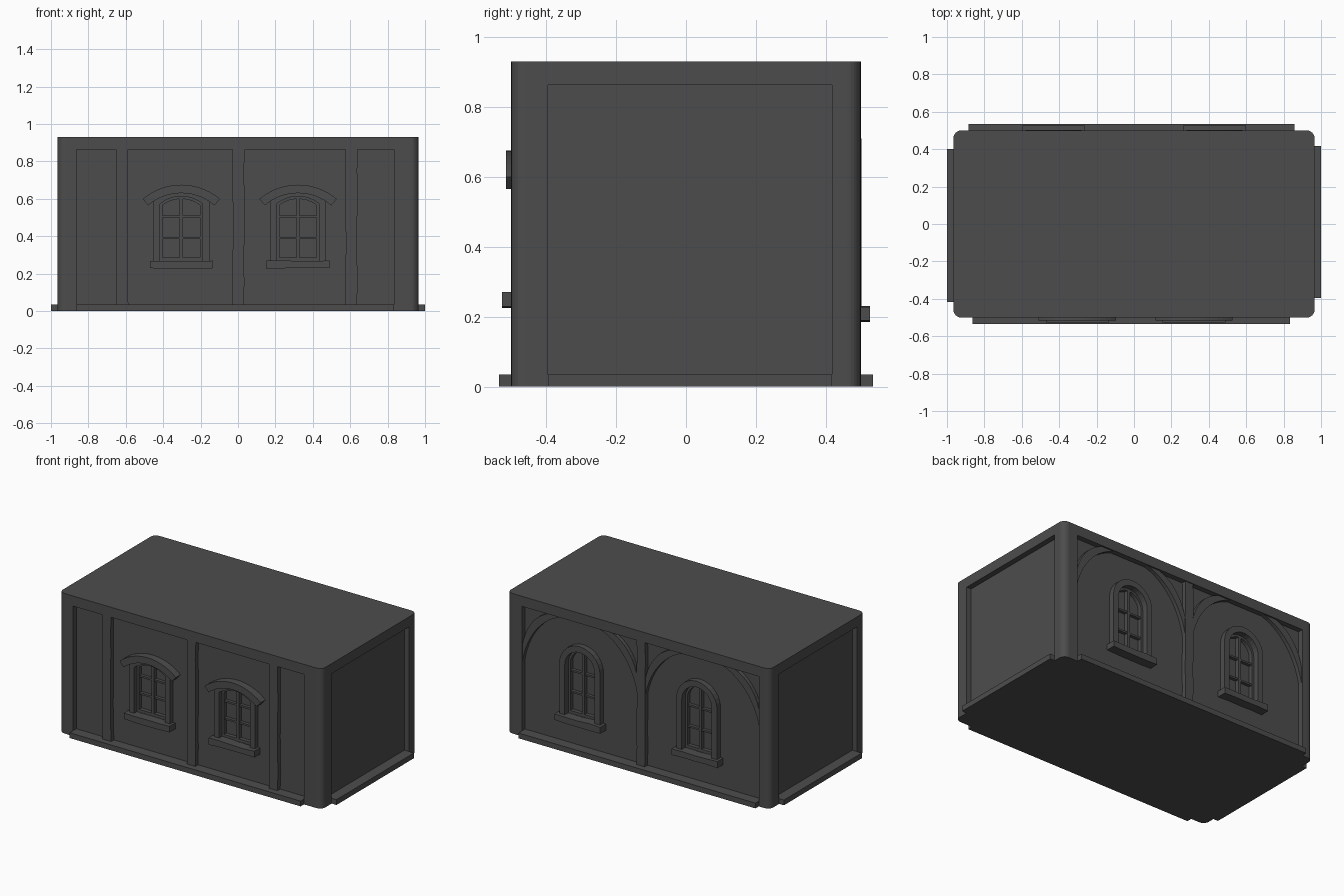
import bpy, bmesh, math, random

if "Cube" in bpy.data.objects:
    bpy.data.objects.remove(bpy.data.objects["Cube"])

random.seed(4)
REC = 0.465      # wall plane inside the recess
GLASS = 0.437    # plane of the window panes

# Dark stone colour shared by every part
stone = bpy.data.materials.new("dark_stone")
stone.diffuse_color = (0.073, 0.073, 0.073, 1)
stone.use_nodes = True
stone.node_tree.nodes["Principled BSDF"].inputs["Base Color"].default_value = stone.diffuse_color


def finish(name, bm):
    bmesh.ops.recalc_face_normals(bm, faces=bm.faces)
    me = bpy.data.meshes.new(name)
    bm.to_mesh(me)
    bm.free()
    me.materials.append(stone)
    ob = bpy.data.objects.new(name, me)
    bpy.context.collection.objects.link(ob)
    return ob


def prism(name, pts, y0, y1):
    """Extrude an x-z outline from y0 to y1."""
    bm = bmesh.new()
    f = bm.faces.new([bm.verts.new((x, y0, z)) for x, z in pts])
    r = bmesh.ops.extrude_face_region(bm, geom=[f])
    for v in r["geom"]:
        if isinstance(v, bmesh.types.BMVert):
            v.co.y = y1
    return finish(name, bm)


def box(name, x0, x1, y0, y1, z0, z1):
    return prism(name, [(x0, z0), (x1, z0), (x1, z1), (x0, z1)], y0, y1)


def arc(cx, cz, r, a0, a1, n=14):
    """Arc points, angles measured from straight up."""
    return [(cx + r * math.sin(a0 + (a1 - a0) * i / n),
             cz + r * math.cos(a0 + (a1 - a0) * i / n)) for i in range(n + 1)]


def arched(cx, hw, z0, cz, r):
    """Open outline: left leg, arched head, right leg."""
    a = math.asin(min(1, hw / r))
    return [(cx - hw, z0)] + arc(cx, cz, r, -a, a) + [(cx + hw, z0)]


# Main block with rounded vertical corners
body = box("building_body", -0.965, 0.965, -0.5, 0.5, 0, 0.93)
bm = bmesh.new()
bm.from_mesh(body.data)
edges = [e for e in bm.edges if abs(e.verts[0].co.z - e.verts[1].co.z) > 0.5]
bmesh.ops.bevel(bm, geom=edges, offset=0.04, segments=6, profile=0.5, affect='EDGES')
bm.to_mesh(body.data)
bm.free()
cutters = []


def cut(ob):
    m = body.modifiers.new("cut", 'BOOLEAN')
    m.operation = 'DIFFERENCE'
    m.solver = 'EXACT'
    m.object = ob
    ob.hide_render = True
    cutters.append(ob)


# Recessed panels and the ground ledge under each one
Z0, Z1 = 0.035, 0.863
cut(box("front_recess_cutter", -0.863, 0.835, -0.7, -REC, Z0, Z1))
cut(box("back_recess_cutter", -0.885, 0.857, REC, 0.7, Z0, Z1))
cut(box("right_recess_cutter", 0.93, 1.2, -0.395, 0.418, Z0, Z1))
cut(box("left_recess_cutter", -1.2, -0.93, -0.417, 0.40, Z0, Z1))
box("front_ledge", -0.863, 0.835, -0.535, -0.45, 0, Z0)
box("back_ledge", -0.885, 0.857, 0.45, 0.535, 0, Z0)
box("right_ledge", 0.92, 1.0, -0.395, 0.418, 0, Z0)
box("left_ledge", -1.0, -0.92, -0.417, 0.40, 0, Z0)


def post(name, cx, s):
    """Rough-hewn timber with slightly uneven sides."""
    n = 7
    zs = [Z0 + (Z1 - Z0) * i / n for i in range(n + 1)]
    w = lambda: 0.031 + random.uniform(-0.003, 0.003)
    pts = [(cx - w(), z) for z in zs] + [(cx + w(), z) for z in reversed(zs)]
    prism(name, pts, s * 0.455, s * 0.494)


for i, x in enumerate((-0.62, 0.003, 0.607)):
    post(f"front_post_{i}", x, -1)
post("back_post", -0.014, 1)


def window(name, cx, s, z0, outer, inner, bars):
    """Frame, sunk panes, glazing bars; outer and inner are (half width, centre z, radius)."""
    def ring(o, i):
        return arched(cx, o[0], z0, *o[1:]) + arched(cx, i[0], z0, *i[1:])[::-1]
    cut(prism(name + "_cutter", arched(cx, inner[0], z0, *inner[1:]), s * GLASS, s * 0.6))
    prism(name + "_frame", ring(outer, inner), s * 0.455, s * (0.494 if s < 0 else 0.502))
    t = 0.014
    sash = (inner[0] - t, inner[1], inner[2] - t)
    prism(name + "_sash", ring(inner, sash), s * 0.43, s * 0.463)
    hw = inner[0]
    box(name + "_sash_rail", cx - hw, cx + hw, s * 0.43, s * 0.463, z0, z0 + 0.018)
    box(name + "_upright", cx - 0.009, cx + 0.009, s * 0.43, s * 0.463,
        z0, inner[1] + inner[2] - 0.004)
    for k, z in enumerate(bars):
        box(f"{name}_bar_{k}", cx - hw, cx + hw, s * 0.43, s * 0.458, z - 0.006, z + 0.006)
    # Sill with a slightly uneven outline
    j = lambda: random.uniform(-0.003, 0.003)
    xs = [-0.168, -0.085, 0, 0.085, 0.168]
    pts = [(cx + x, z0 - 0.041 + j()) for x in xs]
    pts += [(cx + x, z0 + j()) for x in reversed(xs)]
    prism(name + "_sill", pts, s * 0.45, s * 0.526)


# Front windows with curved hoods
for side, cx in (("left", -0.303), ("right", 0.321)):
    n = f"front_{side}_window"
    window(n, cx, -1, 0.268, (0.15, 0.357, 0.28), (0.114, 0.433, 0.18), (0.39, 0.505))
    a = math.radians(40.5)
    hood = arc(cx, 0.357, 0.318, -a, a) + arc(cx, 0.357, 0.273, a, -a)
    prism(n + "_hood", hood, -0.45, -0.515)

# Back windows with round heads
for side, cx in (("left", -0.43), ("right", 0.43)):
    window(f"back_{side}_window", cx, 1, 0.228,
           (0.15, 0.56, 0.15), (0.11, 0.56, 0.11), (0.37, 0.51))


def brace(name, x, d):
    """Curved timber from the top rail down to an upright at x, d points away from it."""
    n = 10
    def curve(a, b, k):
        pts = []
        for i in range(n + 1):
            u, t = i / n, math.pi / 2 * i / n
            fx = 0.3 * (1 - u) + 0.7 * (1 - math.sin(t))
            fz = 0.3 * u + 0.7 * (1 - math.cos(t))
            pts.append((x + d * a * fx, Z1 - b * fz))
        return pts[::k]
    prism(name, curve(0.29, 0.36, 1) + curve(0.2, 0.25, -1), 0.455, 0.49)


# Arched braces in the upper corners of both back bays
for i, (x, d) in enumerate(((-0.885, 1), (-0.043, -1), (0.016, 1), (0.857, -1))):
    brace(f"back_brace_{i}", x, d)

# Bake the cuts into the body and drop the cutters
dg = bpy.context.evaluated_depsgraph_get()
baked = bpy.data.meshes.new_from_object(body.evaluated_get(dg))
body.modifiers.clear()
body.data = baked
for c in cutters:
    bpy.data.objects.remove(c)
